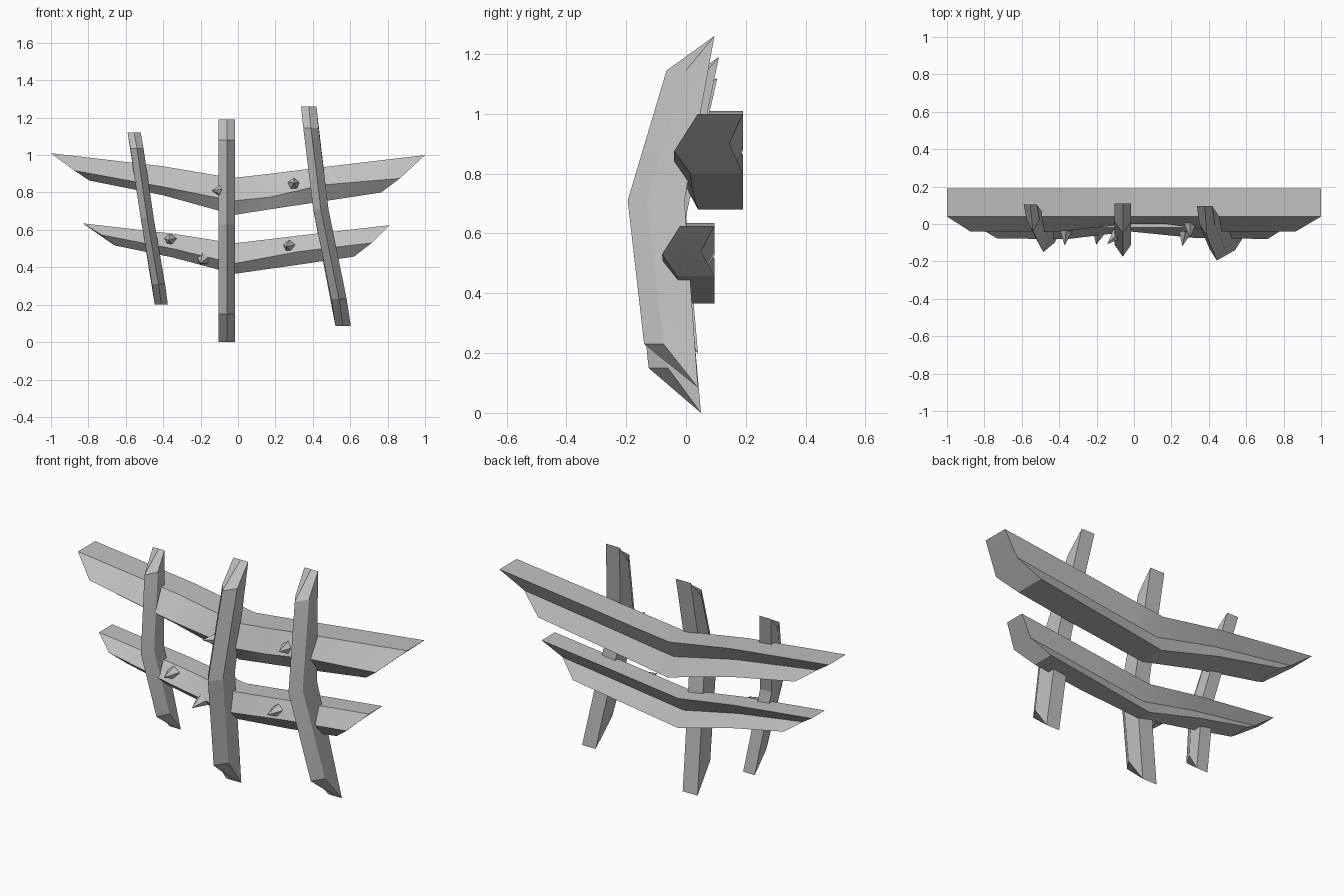
import bpy, bmesh, math
from mathutils import Vector

if "Cube" in bpy.data.objects:
    bpy.data.objects.remove(bpy.data.objects["Cube"], do_unlink=True)

GREY = (0.53, 0.53, 0.53, 1)
grey = bpy.data.materials.new("plain_grey")
grey.use_nodes = True
grey.diffuse_color = GREY
grey.node_tree.nodes["Principled BSDF"].inputs["Base Color"].default_value = GREY


def finish(name, bm, smooth_angle=0):
    """Turn a bmesh into a named, coloured object."""
    bmesh.ops.recalc_face_normals(bm, faces=bm.faces)
    mesh = bpy.data.meshes.new(name)
    for f in bm.faces:
        f.smooth = smooth_angle > 0
    bm.to_mesh(mesh)
    bm.free()
    mesh.materials.append(grey)
    if smooth_angle:
        mesh.set_sharp_from_angle(angle=math.radians(smooth_angle))
    obj = bpy.data.objects.new(name, mesh)
    bpy.context.scene.collection.objects.link(obj)
    return obj


def loft(name, sections, smooth_angle):
    """Skin six-point sections; caps fold from back middle to front ridge."""
    bm = bmesh.new()
    rings = [[bm.verts.new(p) for p in s] for s in sections]
    for a, b in zip(rings, rings[1:]):
        for i in range(6):
            j = (i + 1) % 6
            bm.faces.new((a[i], a[j], b[j], b[i]))
    for r in (rings[0], rings[-1]):
        bm.faces.new(r[:4])
        bm.faces.new((r[3], r[4], r[5], r[0]))
    return finish(name, bm, smooth_angle)


def rail(name, back, depth, stations):
    """Sagging beam with a front ridge and a V groove along the back."""
    sections = []
    for (tx, tz), ridge, (bx, by, bz) in stations:
        groove = ((tx + bx) / 2, back - 0.045, (tz + bz) / 2)
        sections.append([groove, (tx, back, tz), (tx, back - depth, tz),
                         ridge, (bx, by, bz), (bx, back, bz)])
    loft(name, sections, 20)


def post(name, half, stations):
    """Bowed stake with a front ridge and slanted ends."""
    sections = []
    for (bx, by, bz), (fx, fy, fz) in stations:
        side = fy + 0.065
        sections.append([(bx, by, bz), (bx - half, by, bz), (fx - half, side, fz),
                         (fx, fy, fz), (fx + half, side, fz), (bx + half, by, bz)])
    loft(name, sections, 12)


# Cross rails
rail("upper_rail", 0.19, 0.15, [
    ((-1, 1.01), (-0.875, -0.04, 0.917), (-0.795, 0.015, 0.864)),
    ((-0.4, 0.94), (-0.4, -0.04, 0.83), (-0.4, 0.02, 0.785)),
    ((-0.03, 0.877), (-0.025, 0, 0.755), (-0.02, 0.04, 0.68)),
    ((0.17, 0.9), (0.17, 0, 0.775), (0.17, 0.03, 0.71)),
    ((0.45, 0.935), (0.45, -0.04, 0.84), (0.45, 0.02, 0.752)),
    ((1, 1), (0.865, -0.04, 0.875), (0.765, 0.015, 0.8))])
rail("lower_rail", 0.095, 0.115, [
    ((-0.83, 0.635), (-0.73, -0.078, 0.573), (-0.66, -0.03, 0.517)),
    ((-0.35, 0.58), (-0.35, -0.08, 0.5), (-0.35, -0.03, 0.453)),
    ((-0.02, 0.528), (-0.02, -0.04, 0.42), (-0.02, 0.013, 0.365)),
    ((0.33, 0.57), (0.33, -0.075, 0.485), (0.33, -0.02, 0.415)),
    ((0.81, 0.625), (0.715, -0.08, 0.53), (0.62, -0.03, 0.457))])

# Upright stakes
post("right_post", 0.035, [
    ((-0.555, 0.105, 1.12), (-0.54, -0.04, 1.035)),
    ((-0.485, 0, 0.66), (-0.485, -0.15, 0.66)),
    ((-0.41, 0.04, 0.2), (-0.425, -0.1, 0.31))])
post("middle_post", 0.045, [
    ((-0.06, 0.11, 1.19), (-0.06, -0.05, 1.08)),
    ((-0.06, -0.005, 0.63), (-0.06, -0.175, 0.63)),
    ((-0.06, 0.05, 0), (-0.06, -0.125, 0.15))])
post("left_post", 0.041, [
    ((0.378, 0.095, 1.26), (0.39, -0.065, 1.145)),
    ((0.443, -0.005, 0.71), (0.443, -0.195, 0.71)),
    ((0.562, 0.04, 0.085), (0.54, -0.14, 0.23))])

# Small five-sided spikes
spikes = [((-0.1, -0.065, 0.81), (-0.7, -0.7, 0)),
          ((0.3, -0.015, 0.845), (0, -1, 0.1)),
          ((-0.365, -0.055, 0.545), (-0.1, -1, 0)),
          ((0.27, -0.06, 0.51), (-0.2, -1, 0)),
          ((-0.19, -0.055, 0.44), (-0.2, -0.9, -0.3))]
for n, (base, aim) in enumerate(spikes, 1):
    bm = bmesh.new()
    bmesh.ops.create_cone(bm, cap_ends=True, segments=5, radius1=0.036,
                          radius2=0, depth=0.08)
    bmesh.ops.remove_doubles(bm, verts=bm.verts, dist=0.0001)
    spike = finish(f"spike_{n}", bm)
    aim = Vector(aim).normalized()
    spike.rotation_euler = aim.to_track_quat("Z", "Y").to_euler()
    spike.location = Vector(base) + aim * 0.02
